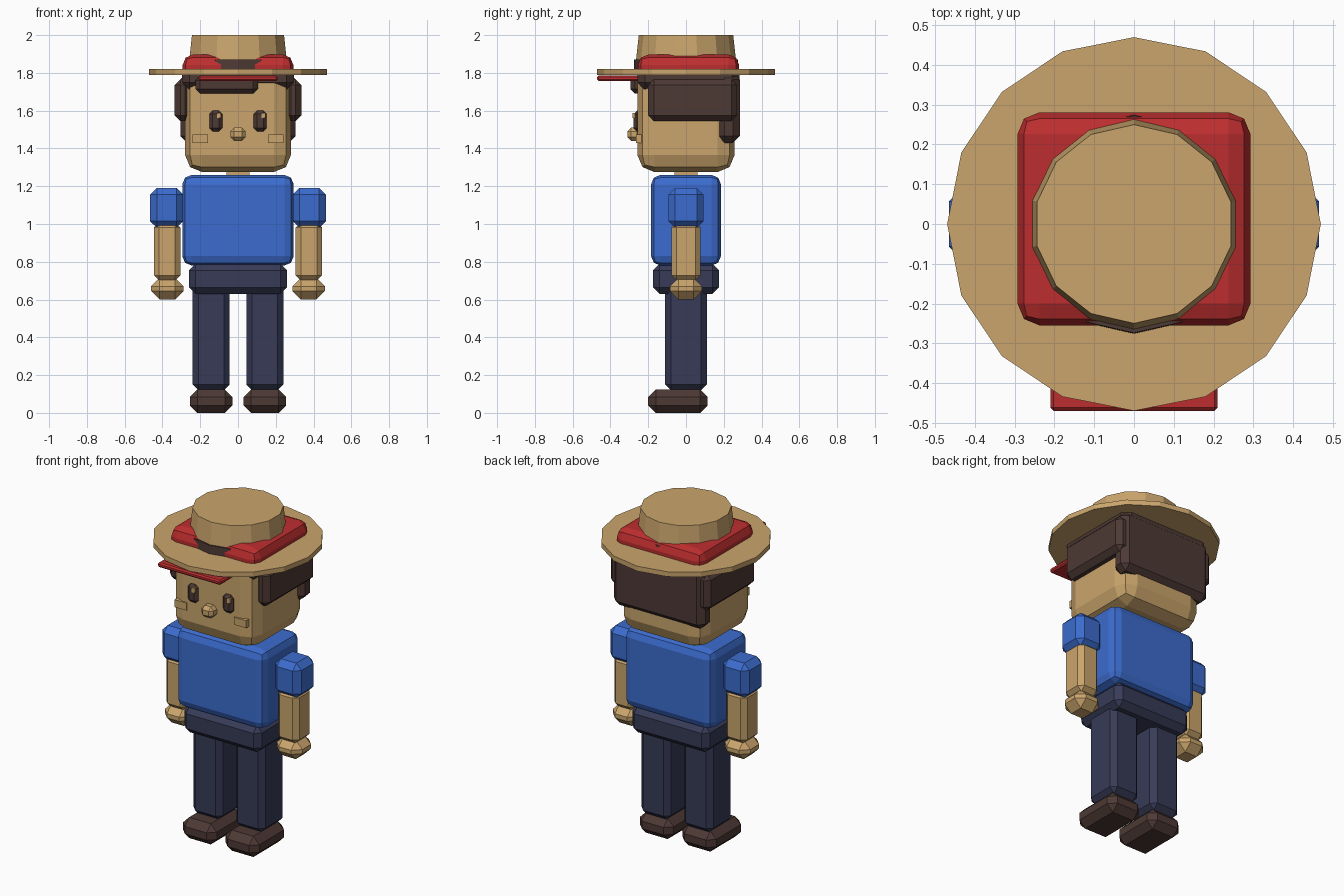
import bpy, bmesh
from mathutils import Vector

cube = bpy.data.objects.get("Cube")
if cube:
    bpy.data.objects.remove(cube, do_unlink=True)


def material(name, rgb):
    m = bpy.data.materials.new(name)
    m.use_nodes = True
    m.diffuse_color = (*rgb, 1)
    m.node_tree.nodes["Principled BSDF"].inputs["Base Color"].default_value = (*rgb, 1)
    return m


TAN = material("tan", (0.59, 0.375, 0.15))
BROWN = material("dark_brown", (0.075, 0.041, 0.035))
RED = material("red", (0.51, 0.027, 0.028))
BLUE = material("blue", (0.045, 0.15, 0.62))
NAVY = material("navy", (0.038, 0.044, 0.095))


def finish(bm, name, mat):
    bmesh.ops.recalc_face_normals(bm, faces=bm.faces)
    mesh = bpy.data.meshes.new(name)
    bm.to_mesh(mesh)
    bm.free()
    mesh.materials.append(mat)
    ob = bpy.data.objects.new(name, mesh)
    bpy.context.collection.objects.link(ob)


def box(name, mat, x, y, z, bevel=0.0, segments=1):
    """Chamfered block spanning the given (low, high) ranges."""
    bm = bmesh.new()
    bmesh.ops.create_cube(bm, size=1)
    low, high = Vector((x[0], y[0], z[0])), Vector((x[1], y[1], z[1]))
    bmesh.ops.scale(bm, vec=high - low, verts=bm.verts)
    bmesh.ops.translate(bm, vec=(low + high) / 2, verts=bm.verts)
    if bevel:
        bmesh.ops.bevel(bm, geom=bm.edges[:], offset=bevel, segments=segments,
                        profile=0.5, affect='EDGES', clamp_overlap=True)
    finish(bm, name, mat)


def pair(name, mat, x, y, z, bevel=0.0, segments=1):
    """Block on the left (+x) and its mirror on the right."""
    box("left_" + name, mat, x, y, z, bevel, segments)
    box("right_" + name, mat, (-x[1], -x[0]), y, z, bevel, segments)


def disc(name, mat, sides, r_low, r_high, z):
    bm = bmesh.new()
    bmesh.ops.create_cone(bm, cap_ends=True, segments=sides, radius1=r_low,
                          radius2=r_high, depth=z[1] - z[0])
    bmesh.ops.translate(bm, vec=(0, 0, (z[0] + z[1]) / 2), verts=bm.verts)
    finish(bm, name, mat)


# Legs and hips
pair("shoe", BROWN, (0.03, 0.255), (-0.2, 0.115), (0, 0.125), 0.04)
pair("leg", NAVY, (0.045, 0.24), (-0.11, 0.11), (0.12, 0.68), 0.03)
box("hips", NAVY, (-0.26, 0.26), (-0.175, 0.175), (0.63, 0.79), 0.035)

# Torso and arms
box("torso", BLUE, (-0.295, 0.295), (-0.185, 0.185), (0.78, 1.26), 0.05, 2)
pair("sleeve", BLUE, (0.29, 0.465), (-0.092, 0.092), (0.98, 1.19), 0.035)
pair("forearm", TAN, (0.305, 0.445), (-0.077, 0.077), (0.7, 1.01), 0.028)
pair("hand", TAN, (0.288, 0.46), (-0.086, 0.086), (0.6, 0.715), 0.045)

# Head and face
box("neck", TAN, (-0.06, 0.06), (-0.06, 0.06), (1.22, 1.32))
box("head", TAN, (-0.28, 0.28), (-0.257, 0.257), (1.275, 1.83), 0.09, 2)
box("nose", TAN, (-0.04, 0.04), (-0.31, -0.24), (1.44, 1.51), 0.02)
pair("cheek", TAN, (0.16, 0.24), (-0.265, -0.22), (1.43, 1.475))
pair("eye", BROWN, (0.083, 0.152), (-0.278, -0.23), (1.49, 1.6), 0.018)
for side, cx in (("left", 0.118), ("right", -0.118)):
    box(side + "_eye_glint", TAN, (cx + 0.006, cx + 0.027),
        (-0.283, -0.27), (1.56, 1.588))

# Hair
box("hair_top", BROWN, (-0.297, 0.297), (-0.258, 0.283), (1.71, 1.83), 0.04)
box("hair_fringe", BROWN, (-0.225, 0.105), (-0.295, -0.22), (1.69, 1.785), 0.025)
box("hair_back", BROWN, (-0.305, 0.305), (0.17, 0.285), (1.43, 1.8), 0.035)
pair("side_hair", BROWN, (0.25, 0.335), (-0.2, 0.27), (1.545, 1.765), 0.03)

# Cap under the straw hat
box("cap", RED, (-0.293, 0.293), (-0.255, 0.281), (1.75, 1.897), 0.055, 2)
box("cap_visor", RED, (-0.21, 0.21), (-0.47, -0.22), (1.757, 1.785), 0.008)

# Straw hat
disc("hat_brim", TAN, 16, 0.47, 0.47, (1.79, 1.82))
disc("hat_band", BROWN, 14, 0.276, 0.274, (1.815, 1.87))
disc("hat_crown", TAN, 14, 0.272, 0.25, (1.8, 2.0))
